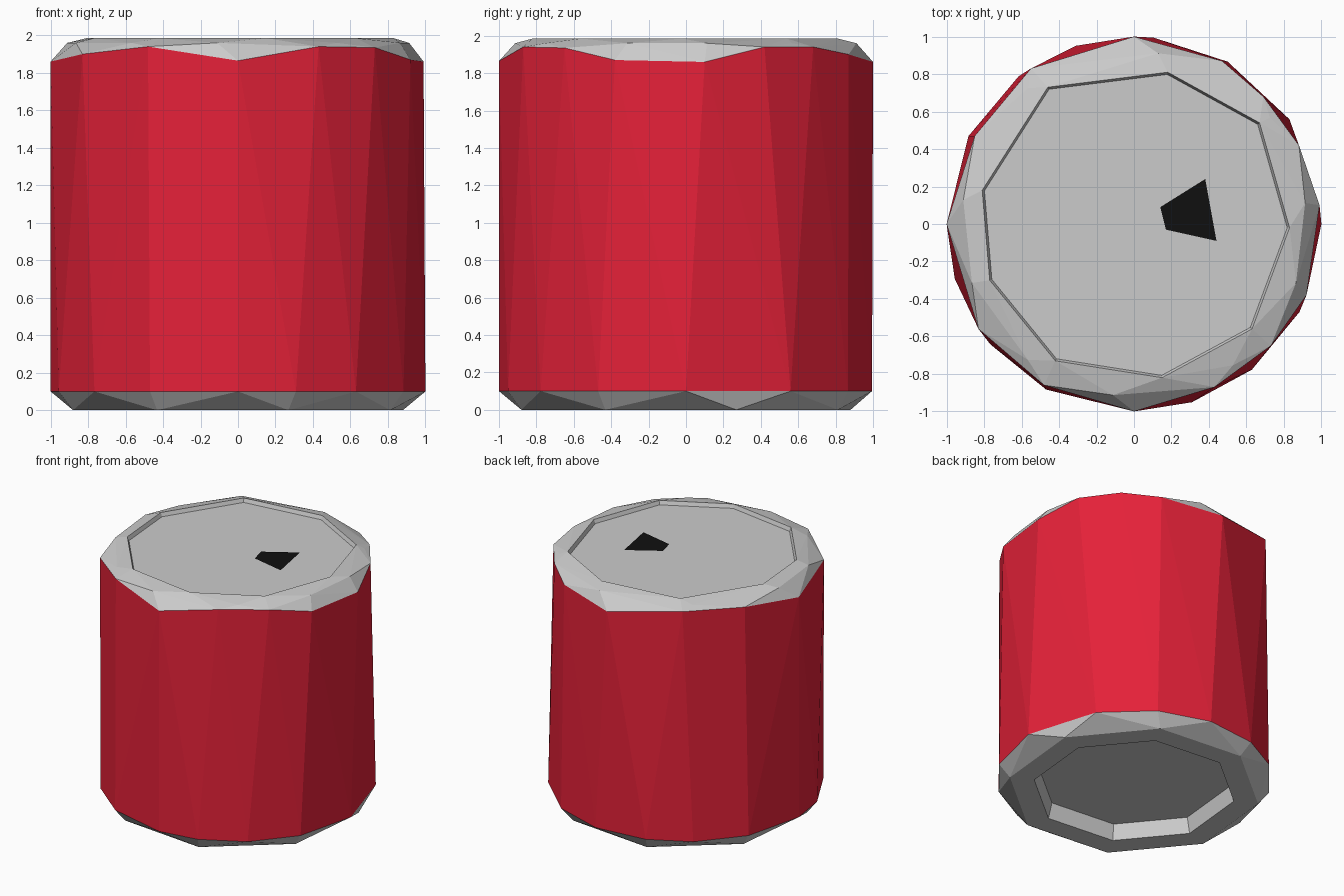
import bpy, bmesh
from math import sin, cos, radians
from mathutils import Vector

if "Cube" in bpy.data.objects:
    bpy.data.objects.remove(bpy.data.objects["Cube"])


def material(name, rgb):
    m = bpy.data.materials.new(name)
    m.diffuse_color = (*rgb, 1)
    m.use_nodes = True
    m.node_tree.nodes["Principled BSDF"].inputs["Base Color"].default_value = m.diffuse_color
    return m


def ring(radius, z, angles):
    return [(radius * cos(radians(a)), radius * sin(radians(a)), z) for a in angles]


def finish(bm, name, mat=None):
    loose = [v for v in bm.verts if not v.link_faces]
    bmesh.ops.delete(bm, geom=loose, context='VERTS')
    mesh = bpy.data.meshes.new(name)
    bm.to_mesh(mesh)
    bm.free()
    ob = bpy.data.objects.new(name, mesh)
    bpy.context.collection.objects.link(ob)
    if mat:
        mesh.materials.append(mat)


def hull_band(name, points, drop, mat=None):
    """Faceted band: hull of the rings, minus the faces picked by drop."""
    bm = bmesh.new()
    for p in points:
        bm.verts.new(p)
    bmesh.ops.convex_hull(bm, input=bm.verts[:])
    bmesh.ops.recalc_face_normals(bm, faces=bm.faces[:])
    bm.normal_update()
    bmesh.ops.delete(bm, geom=[f for f in bm.faces if drop(f)], context='FACES')
    finish(bm, name, mat)


def stepped_disc(name, rings, flip=False, mat=None):
    """Joins equal rings from outside in and caps the last one."""
    bm = bmesh.new()
    loops = [[bm.verts.new(p) for p in r] for r in rings]
    n = len(loops[0])
    for a, b in zip(loops, loops[1:]):
        for i in range(n):
            j = (i + 1) % n
            bm.faces.new((a[i], a[j], b[j], b[i]))
    bm.faces.new(loops[-1])
    if flip:
        bmesh.ops.reverse_faces(bm, faces=bm.faces[:])
    finish(bm, name, mat)


red = material("red", (0.78, 0.015, 0.04))
black = material("black", (0.005, 0.005, 0.005))

# Uneven shoulder ring where the red side meets the rim
shoulder = [(0, 1, 1.86), (-.55, .83, 1.94), (-.85, .47, 1.92), (-1, 0, 1.86),
            (-.83, -.56, 1.90), (-.48, -.86, 1.94), (0, -1, 1.865), (.43, -.87, 1.94),
            (.73, -.65, 1.935), (.92, -.38, 1.87), (.99, .1, 1.86), (.88, .42, 1.94),
            (.69, .68, 1.94), (.47, .87, 1.90)]
foot = ring(1, .1, (0, 34, 60, 84, 108, 128, 152, 180, 197, 220, 242, 270, 288, 309, 332))

# Red side
hull_band("can_side", shoulder + foot, lambda f: abs(f.normal.z) > .3, red)

# Top rim
lip = [(.18, .81), (-.46, .73), (-.81, .18), (-.77, -.30), (-.42, -.73),
       (.15, -.82), (.63, -.56), (.83, -.02), (.67, .54)]
lip_top = [(x, y, 1.985) for x, y in lip]
bevel = ring(.92, 1.96, (7, 38, 82, 128, 172, 200, 232, 263, 305, 340))
hull_band("top_rim", shoulder + bevel + lip_top,
          lambda f: f.normal.z < 0 or all(v.co.z > 1.98 for v in f.verts))

# Sunken lid
stepped_disc("lid", [lip_top, [(x * .985, y * .985, 1.955) for x, y in lip]])

# Drinking hole
stepped_disc("drinking_hole",
             [[(.14, .09, 1.96), (.17, -.03, 1.96), (.44, -.09, 1.96), (.38, .24, 1.96)]],
             mat=black)

# Bottom chamfer and recessed base
octagon = [17 + 45 * i for i in range(8)]
base = ring(.92, 0, octagon)
hull_band("bottom_chamfer", foot + base,
          lambda f: all(v.co.z > .09 for v in f.verts) or all(v.co.z < .01 for v in f.verts))
stepped_disc("base", [base, ring(.74, 0, octagon), ring(.71, .12, octagon)], flip=True)
